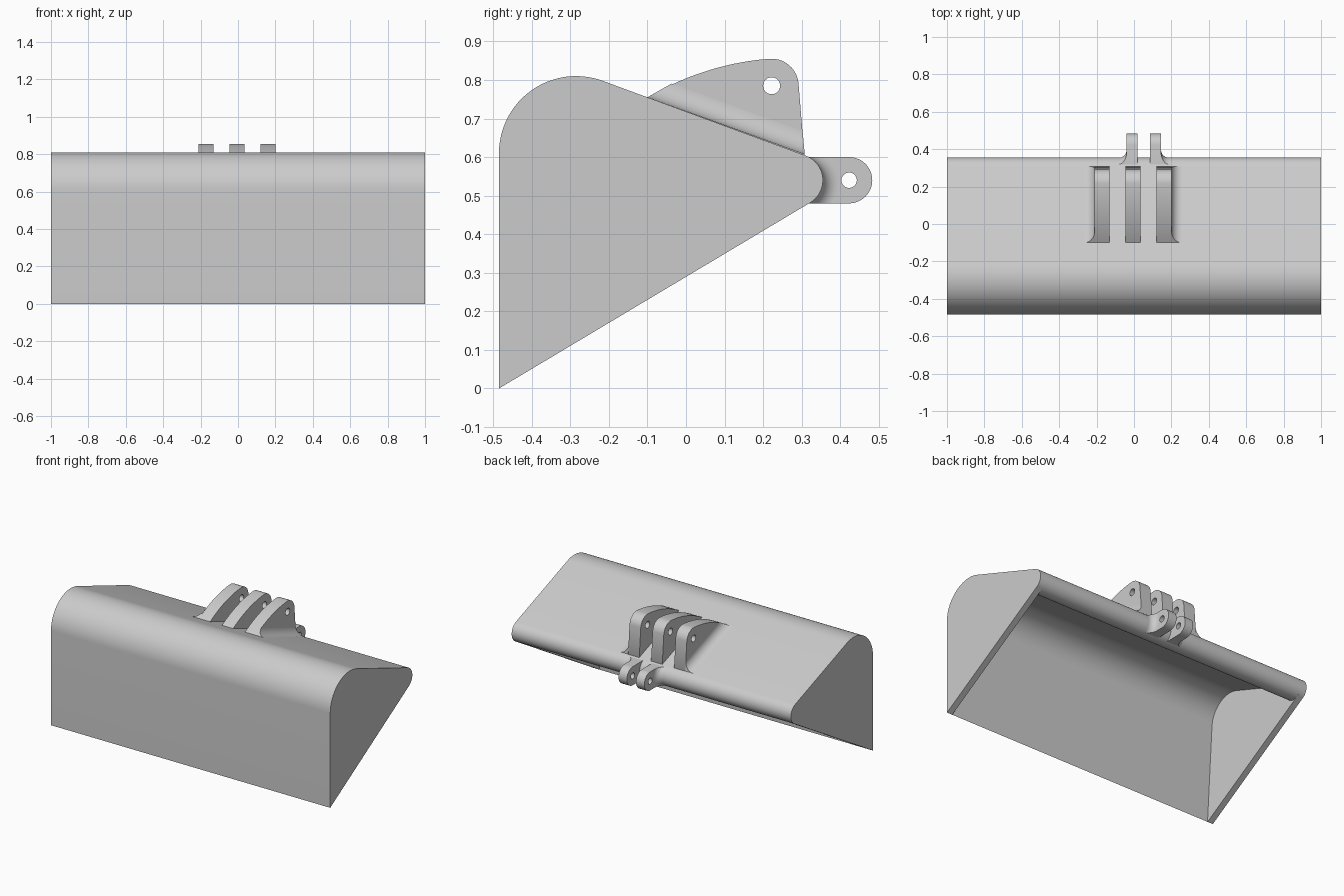
import bpy, bmesh
from math import sin, cos, radians, sqrt

cube = bpy.data.objects.get("Cube")
if cube:
    bpy.data.objects.remove(cube, do_unlink=True)

steel = bpy.data.materials.new("plain_grey")
steel.use_nodes = True
GREY = (0.6, 0.6, 0.6, 1)
steel.diffuse_color = GREY
steel.node_tree.nodes["Principled BSDF"].inputs["Base Color"].default_value = GREY


def arc(centre, r, a0, a1, n):
    """Points (y, z) on an arc, angles in degrees."""
    angles = [radians(a0 + (a1 - a0) * i / n) for i in range(n + 1)]
    return [(centre[0] + r * cos(a), centre[1] + r * sin(a)) for a in angles]


def finish(name, bm):
    bmesh.ops.recalc_face_normals(bm, faces=bm.faces[:])
    mesh = bpy.data.meshes.new(name)
    bm.to_mesh(mesh)
    bm.free()
    mesh.materials.append(steel)
    obj = bpy.data.objects.new(name, mesh)
    bpy.context.collection.objects.link(obj)
    bpy.ops.object.select_all(action='DESELECT')
    obj.select_set(True)
    bpy.context.view_layer.objects.active = obj
    bpy.ops.object.shade_smooth_by_angle(angle=radians(30))
    return obj


def prism(name, x0, x1, *loops):
    """Extrude a (y, z) outline, with optional hole loops, along x."""
    bm = bmesh.new()
    for loop in loops:
        verts = [bm.verts.new((x0, y, z)) for y, z in loop]
        for a, b in zip(verts, verts[1:] + verts[:1]):
            bm.edges.new((a, b))
    bmesh.ops.triangle_fill(bm, use_beauty=True, edges=bm.edges[:])
    ext = bmesh.ops.extrude_face_region(bm, geom=bm.faces[:], use_keep_orig=True)
    moved = [g for g in ext["geom"] if isinstance(g, bmesh.types.BMVert)]
    bmesh.ops.translate(bm, verts=moved, vec=(x1 - x0, 0, 0))
    return finish(name, bm)


def fillet(name, x, side, r, place, nt, nh=10):
    """Concave weld beside an ear; place(h, t) gives (y, z) at height h."""
    bm = bmesh.new()
    outer, inner = [], []
    for k in range(nh + 1):
        # even steps round the quarter circle
        a = radians(90) * k / nh
        h, w = r * (1 - cos(a)), r * (1 - sin(a))
        pts = [place(h, i / nt) for i in range(nt + 1)]
        outer.append([bm.verts.new((x + side * w, *p)) for p in pts])
        inner.append([bm.verts.new((x - side * 0.001, *p)) for p in pts])
    for k in range(nh):
        for rows in (outer, inner):
            for i in range(nt):
                bm.faces.new((rows[k][i], rows[k][i + 1], rows[k + 1][i + 1], rows[k + 1][i]))
        for i in (0, nt):
            bm.faces.new((outer[k][i], outer[k + 1][i], inner[k + 1][i], inner[k][i]))
    for k in (0, nh):
        for i in range(nt):
            bm.faces.new((outer[k][i], outer[k][i + 1], inner[k][i + 1], inner[k][i]))
    return finish(name, bm)


# Bucket shell: tapered front wall, curved top, rolled rear lip
TIP = (-0.485, 0.0)
BEND = (-0.285, 0.61)
LIP, LIP_R = (0.287, 0.54), 0.068
crown = arc(BEND, 0.2, 180, 70, 24)
shell = ([TIP] + crown + arc(LIP, LIP_R, 70, -224.3, 40)
         + arc(BEND, 0.16, 70, 176, 24))
prism("bucket_shell", -0.96, 0.96, shell)

# End plates
plate = [TIP] + crown + arc(LIP, LIP_R, 70, -59.2, 20)
for name, s in (("left", 1), ("right", -1)):
    prism(name + "_end_plate", s * 0.96, s * 1.0, plate)


# Three upper mounting ears with a pin hole
def bezier(a, b, c, n):
    return [tuple((1 - t) ** 2 * p + 2 * t * (1 - t) * q + t * t * s
                  for p, q, s in zip(a, b, c))
            for t in (i / n for i in range(n))]


EYE = (0.222, 0.785)
HEEL = (-0.1, 0.755)
upper = ([(-0.1, 0.735)] + bezier(HEEL, (0.05, 0.842), (0.216, 0.855), 14)
         + arc(EYE, 0.07, 94, 5, 14) + [(0.307, 0.605), (0.3, 0.59)])
for name, x in (("right", -0.17), ("middle", -0.005), ("left", 0.16)):
    prism(name + "_upper_ear", x - 0.04, x + 0.04, upper, arc(EYE, 0.022, 0, 345, 23))


def on_top(h, t):
    s = 0.85 * h * (1 - t) + (0.434 - 0.47 * h) * t
    return HEEL[0] + 0.94 * s + 0.342 * h, HEEL[1] - 0.342 * s + 0.94 * h


fillet("right_upper_fillet", -0.21, -1, 0.055, on_top, 1)
fillet("left_upper_fillet", 0.2, 1, 0.055, on_top, 1)

# Two lower ears on the lip
PIN = (0.423, 0.54)
lower = [(0.29, 0.48)] + arc(PIN, 0.06, -90, 90, 24) + [(0.29, 0.6)]
for name, x in (("right", -0.01), ("left", 0.115)):
    prism(name + "_lower_ear", x - 0.03, x + 0.03, lower, arc(PIN, 0.02, 0, 345, 23))


def on_lip(h, t):
    dz = 0.06 * (2 * t - 1)
    return LIP[0] + sqrt((LIP_R + h) ** 2 - dz * dz), LIP[1] + dz


fillet("right_lower_fillet", -0.04, -1, 0.04, on_lip, 12)
fillet("left_lower_fillet", 0.145, 1, 0.04, on_lip, 12)
